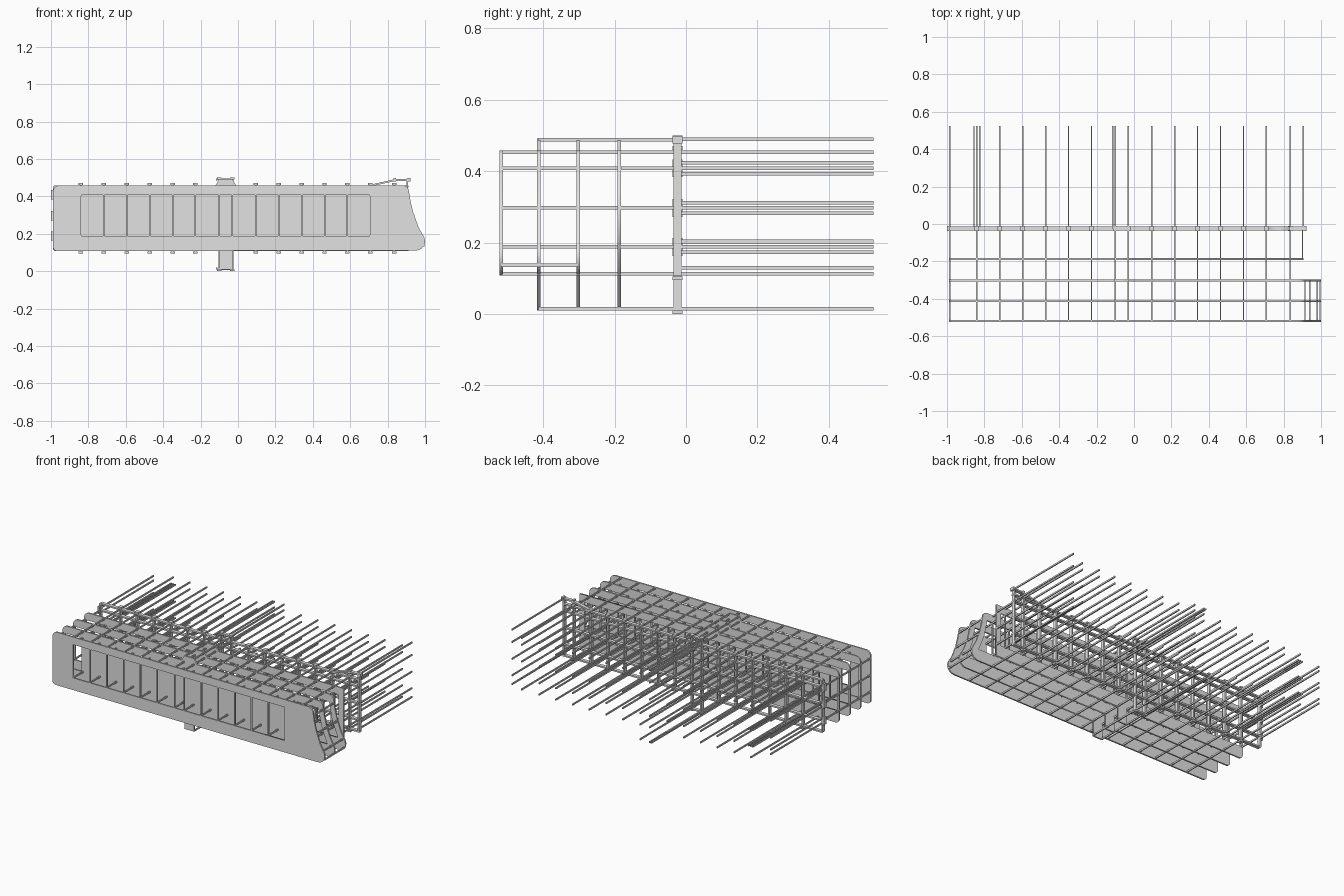
import bpy, bmesh, math
from mathutils import Matrix

cube = bpy.data.objects.get("Cube")
if cube:
    bpy.data.objects.remove(cube, do_unlink=True)

grey = bpy.data.materials.new("light_grey")
grey.use_nodes = True
grey.diffuse_color = (0.76, 0.76, 0.76, 1)
grey.node_tree.nodes["Principled BSDF"].inputs["Base Color"].default_value = (0.76, 0.76, 0.76, 1)

PLATE_Y = [-0.518, -0.413, -0.302, -0.187]
FRAME_Y, ROD_END = -0.024, 0.525
STEM = [-0.1, -0.03]
COLS = [-0.84 + 0.1225 * i for i in range(6)] + STEM    # vertical grid lines
COLS += [0.095 + 0.1225 * i for i in range(6)] + [0.835]
ROWS = [0.188, 0.297, 0.408]                            # horizontal grid lines
TOP, BOTTOM, LEFT, RIGHT = 0.453, 0.113, -0.985, 0.905


def plate(name, y, outline, holes=(), thick=0.01):
    """Flat sheet facing the front, with optional openings."""
    cu = bpy.data.curves.new(name, "CURVE")
    cu.dimensions, cu.fill_mode, cu.extrude = "2D", "BOTH", thick / 2
    for pts in [outline, *holes]:
        sp = cu.splines.new("POLY")
        sp.points.add(len(pts) - 1)
        for p, (x, z) in zip(sp.points, pts):
            p.co = (x, z, 0, 1)
        sp.use_cyclic_u = True
    cu.materials.append(grey)
    ob = bpy.data.objects.new(name, cu)
    bpy.context.collection.objects.link(ob)
    ob.location.y = y
    ob.rotation_euler.x = math.pi / 2
    bpy.ops.object.select_all(action="DESELECT")
    bpy.context.view_layer.objects.active = ob
    ob.select_set(True)
    bpy.ops.object.convert(target="MESH")


def boxes(name, items):
    """Join boxes given as (x0, x1, y0, y1, z0, z1)."""
    bm = bmesh.new()
    for x0, x1, y0, y1, z0, z1 in items:
        m = Matrix.Translation(((x0 + x1) / 2, (y0 + y1) / 2, (z0 + z1) / 2))
        m = m @ Matrix.Diagonal((x1 - x0, y1 - y0, z1 - z0, 1))
        bmesh.ops.create_cube(bm, size=1, matrix=m)
    me = bpy.data.meshes.new(name)
    bm.to_mesh(me)
    bm.free()
    me.materials.append(grey)
    bpy.context.collection.objects.link(bpy.data.objects.new(name, me))


def rod(x, z, y0, y1):
    return (x - 0.0035, x + 0.0035, y0, y1, z - 0.005, z + 0.005)


def arc(cx, cz, r, a0, a1, n=6):
    steps = [math.radians(a0 + (a1 - a0) * i / n) for i in range(n + 1)]
    return [(cx + r * math.cos(a), cz + r * math.sin(a)) for a in steps]


def opening(x0, x1, curved=False):
    """Window between the lowest and highest grid rows."""
    lo, mid, hi = ROWS
    if curved:
        return [(x0, lo), (x1 + 0.065, lo), (x1 + 0.022, mid), (x1, hi), (x0, hi)]
    return [(x0, lo), (x1, lo), (x1, hi), (x0, hi)]


def sheet_outline(stem, curved):
    """Counter-clockwise edge, from the lower left corner."""
    pts = arc(-0.965, 0.133, 0.025, 180, 270)
    if stem:
        pts += [(STEM[0], 0.11), (STEM[0], 0.01), (STEM[1], 0.01), (STEM[1], 0.11)]
    if curved:
        pts += arc(0.95, 0.16, 0.05, -90, 25)
        pts += [(0.965, 0.235), (0.938, 0.31), (0.923, 0.37), (0.915, 0.42)]
        pts += arc(0.88, 0.424, 0.034, 0, 90)
    else:
        pts += [(RIGHT, 0.11), (RIGHT, 0.458)]
    if stem:
        pts += [(-0.01, 0.458), (-0.03, 0.492), (-0.1, 0.492), (-0.12, 0.458)]
    return pts + arc(-0.955, 0.423, 0.035, 90, 180)


# Parallel sheets: windowed front, mostly solid second, two open rims
plate("front_sheet", PLATE_Y[0], sheet_outline(False, True), [opening(-0.84, 0.705)])
plate("second_sheet", PLATE_Y[1], sheet_outline(True, True),
      [opening(-0.97, -0.85), opening(0.72, 0.88, True)])
plate("third_sheet", PLATE_Y[2], sheet_outline(True, True), [opening(-0.975, 0.88, True)])
plate("rear_sheet", PLATE_Y[3], sheet_outline(True, False), [opening(-0.975, 0.87)])

# Slim uprights across the windows
uprights = []
for y, cols in ((PLATE_Y[0], COLS[1:-2]), (PLATE_Y[2], COLS), (PLATE_Y[3], COLS)):
    for x in cols:
        uprights.append((x - 0.004, x + 0.004, y - 0.004, y + 0.004, ROWS[0], ROWS[2]))
boxes("window_uprights", uprights)

# Spacer rods tying the sheets to the frame
spacers = []
for x in COLS:
    for z in (BOTTOM, ROWS[0], ROWS[2], TOP):
        spacers.append(rod(x, z, PLATE_Y[0], FRAME_Y))
for z in ROWS:
    spacers.append(rod(LEFT, z, PLATE_Y[0], FRAME_Y))
    spacers.append(rod(RIGHT - 0.004, z, PLATE_Y[3], FRAME_Y))
for x in STEM:
    for z in (0.015, 0.488):
        spacers.append(rod(x, z, PLATE_Y[1], FRAME_Y))
for x, z in ((0.914, 0.408), (0.94, 0.297), (0.98, 0.188), (0.994, 0.137)):
    spacers.append(rod(x, z, PLATE_Y[0], PLATE_Y[2]))
boxes("spacer_rods", spacers)

# Rear lattice frame with end brackets
y0, y1 = FRAME_Y - 0.0115, FRAME_Y + 0.0115
f0, f1 = FRAME_Y - 0.014, FRAME_Y + 0.014
bars, brackets = [], []
for x in COLS:
    lo, hi = (0.005, 0.495) if x in STEM else (0.1, 0.465)
    bars.append((x - 0.005, x + 0.005, y0, y1, lo, hi))
    for z in (lo, hi):
        brackets.append((x - 0.012, x + 0.012, f0, f1, z - 0.005, z + 0.005))
for z in [BOTTOM] + ROWS + [TOP]:
    bars.append((LEFT, 0.912, y0, y1, z - 0.005, z + 0.005))
for x, hi in ((LEFT, TOP), (RIGHT, 0.495)):
    bars.append((x - 0.005, x + 0.005, y0, y1, BOTTOM, hi))
for z in ROWS:
    brackets.append((-1.0, -0.988, f0, f1, z - 0.025, z + 0.025))
for z in (0.01, 0.49):
    bars.append((STEM[0], STEM[1], y0, y1, z - 0.005, z + 0.005))
bars.append((0.84, 0.912, y0, y1, 0.483, 0.493))
for x in (0.838, 0.914):
    brackets.append((x - 0.007, x + 0.007, f0, f1, 0.478, 0.498))
boxes("lattice_frame", bars)
boxes("end_brackets", brackets)
plate("sloping_brace", FRAME_Y, [(0.71, 0.453), (0.845, 0.483), (0.845, 0.493), (0.71, 0.463)],
      thick=0.022)

# Long rods projecting from the frame to the rear
long_rods = []
for x in COLS:
    for z in [BOTTOM] + ROWS + [TOP]:
        long_rods.append(rod(x, z, FRAME_Y, ROD_END))
for x in STEM + [STEM[0] - 0.013]:
    for z in (0.015, 0.49):
        long_rods.append(rod(x, z, FRAME_Y, ROD_END))
for z in ROWS:
    for dz in (-0.015, 0.015):
        long_rods.append(rod(LEFT, z + dz, FRAME_Y, ROD_END))
        long_rods.append(rod(COLS[0] + dz, z, FRAME_Y, ROD_END))
    long_rods.append(rod(RIGHT, z, FRAME_Y, ROD_END))
for z in (0.13, 0.49):
    long_rods.append(rod(RIGHT, z, FRAME_Y, ROD_END))
boxes("rear_rods", long_rods)
